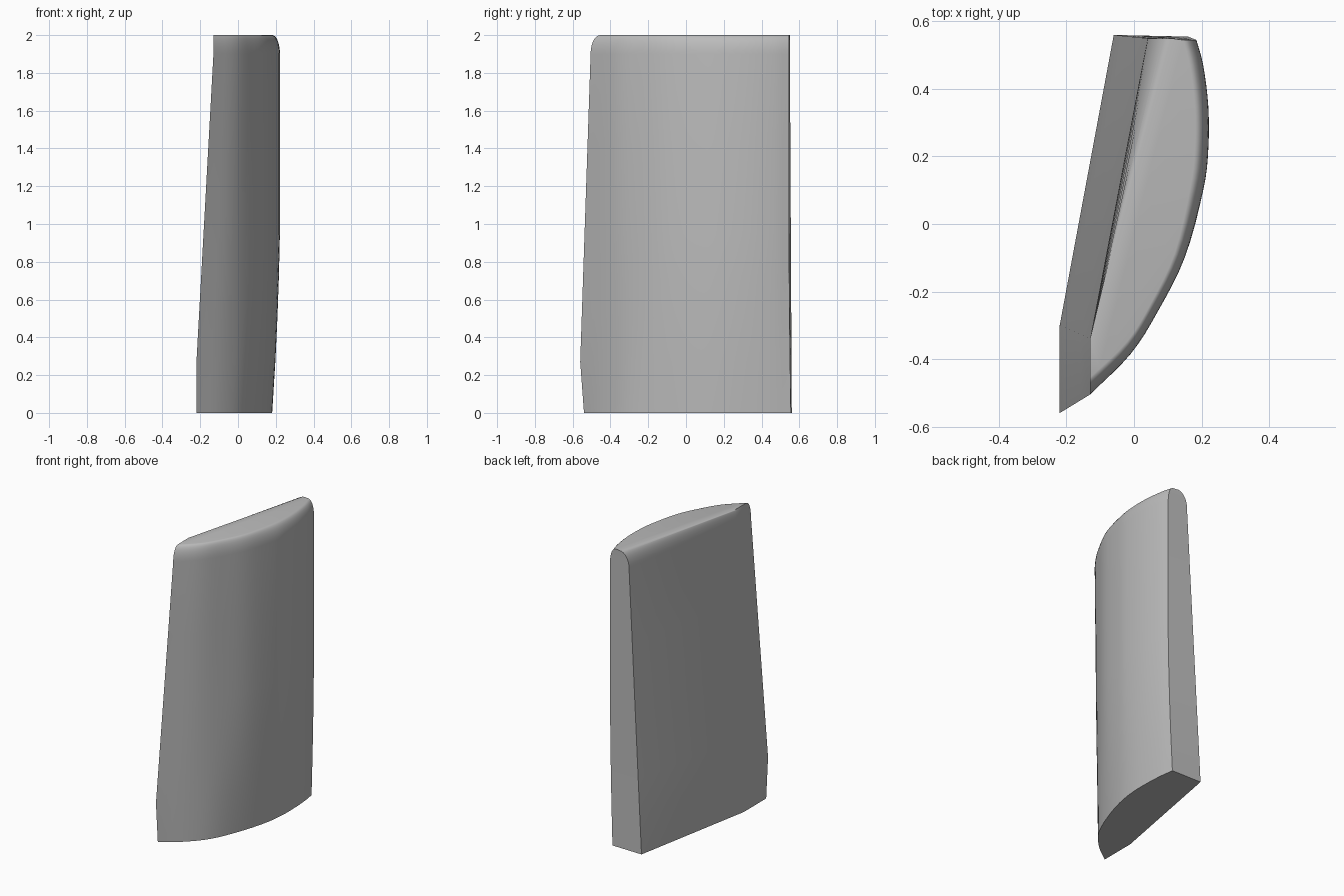
import bpy, bmesh, math
from mathutils import Vector

cube = bpy.data.objects.get("Cube")
if cube:
    bpy.data.objects.remove(cube, do_unlink=True)

# Curved side, from front tip to back edge, at the base and below the rounded top
LOW = [(-.22, -.54), (-.09, -.44), (.02, -.31), (.1, -.13), (.155, .05),
       (.178, .2), (.18, .34), (.173, .46), (.16, .555)]
HIGH = [(-.13, -.505), (-.01, -.385), (.07, -.26), (.15, -.1), (.205, .1),
        (.22, .22), (.22, .35), (.205, .47), (.185, .545)]
SHOULDER = 1.9
STEPS = 4


def smooth_path(points):
    """Catmull-Rom curve through the points."""
    p = [2 * points[0] - points[1], *points, 2 * points[-1] - points[-2]]
    path = []
    for i in range(1, len(p) - 2):
        a, b, c, d = p[i - 1:i + 3]
        for s in range(STEPS):
            t = s / STEPS
            path.append(b + (c - a) * t / 2 + (2 * a - 5 * b + 4 * c - d) * t * t / 2
                        + (3 * b - a - 3 * c + d) * t ** 3 / 2)
    return path + [points[-1]]


def section(z, inset=0):
    """Outline at height z; inset pulls the rim in for the rounded top."""
    straight = min(z / SHOULDER, 1)
    k = min(z, .95) / .95
    bulge = k * (2 - k) * .6 + k * .4
    lean = max(0, (min(z, SHOULDER) - .27) / (SHOULDER - .27))
    tip = Vector((-.22, -.54 - .02 * min(z / .27, 1))).lerp(Vector(HIGH[0]), lean)
    points = [tip]
    for i in range(1, len(LOW)):
        w = min(1, i / 3)
        blend = straight + (bulge - straight) * w
        points.append(Vector(LOW[i]).lerp(Vector(HIGH[i]), blend))
    # Front rim moves back, curved rim moves sideways
    for i, p in enumerate(points):
        w = min(1, i / 4)
        p += Vector((-.04 * w, .05 * (1 - w))) * inset
    back = Vector((-.06, .56)).lerp(Vector((.04, .55)), straight)
    back.x += .07 * inset
    front = Vector((-.22, -.3)).lerp(Vector((-.13, -.34)), lean)
    return [back, front] + smooth_path(points)


# Loft the sections, ending in a quarter-round shoulder
levels = [(z, 0) for z in (0, .27, .5, .72, .95, 1.4, SHOULDER)]
for j in range(1, 9):
    a = math.pi / 2 * j / 8
    levels.append((SHOULDER + .1 * math.sin(a), 1 - math.cos(a)))

bm = bmesh.new()
rings = [[bm.verts.new((p.x, p.y, z)) for p in section(z, inset)]
         for z, inset in levels]
for lower, upper in zip(rings, rings[1:]):
    n = len(lower)
    for i in range(n):
        j = (i + 1) % n
        bm.faces.new((lower[i], lower[j], upper[j], upper[i]))
bm.faces.new(rings[0][::-1])
bm.faces.new(rings[-1])
bmesh.ops.recalc_face_normals(bm, faces=bm.faces)

mesh = bpy.data.meshes.new("curved_panel")
bm.to_mesh(mesh)
bm.free()
panel = bpy.data.objects.new("curved_panel", mesh)
bpy.context.collection.objects.link(panel)

# Plain grey material
grey = bpy.data.materials.new("plain_grey")
grey.use_nodes = True
colour = (.5, .5, .5, 1)
grey.diffuse_color = colour
grey.node_tree.nodes["Principled BSDF"].inputs["Base Color"].default_value = colour
mesh.materials.append(grey)

bpy.ops.object.select_all(action='DESELECT')
panel.select_set(True)
bpy.context.view_layer.objects.active = panel
bpy.ops.object.shade_smooth_by_angle(angle=math.radians(35))
